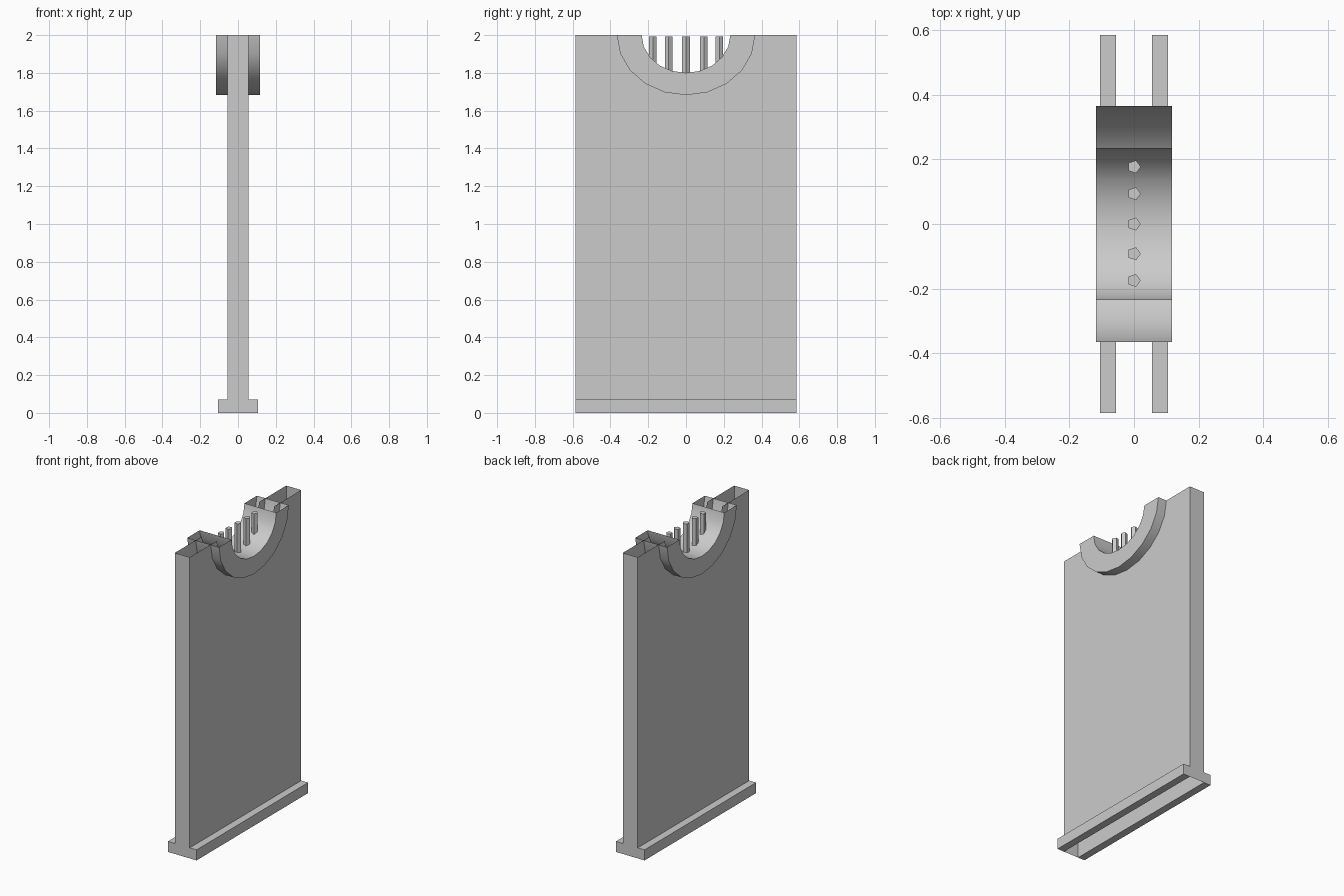
import bpy, bmesh, math

if "Cube" in bpy.data.objects:
    bpy.data.objects.remove(bpy.data.objects["Cube"])

W, X, BASE_X, BASE_Z, TOP = 0.585, 0.055, 0.105, 0.07, 2.0
RING_X, N = 0.117, 10


def make(name, polys, smooth=False):
    """Object from a list of polygons (lists of points), welded."""
    bm = bmesh.new()
    for p in polys:
        bm.faces.new([bm.verts.new(v) for v in p])
    bmesh.ops.remove_doubles(bm, verts=bm.verts, dist=1e-5)
    bmesh.ops.recalc_face_normals(bm, faces=bm.faces)
    me = bpy.data.meshes.new(name)
    bm.to_mesh(me)
    bm.free()
    ob = bpy.data.objects.new(name, me)
    bpy.context.collection.objects.link(ob)
    if smooth:
        bpy.ops.object.select_all(action='DESELECT')
        bpy.context.view_layer.objects.active = ob
        ob.select_set(True)
        bpy.ops.object.shade_smooth_by_angle(angle=math.radians(35))
    return ob


def arc(ry, rz):
    """Lower half ellipse hanging from the top edge, -y to +y."""
    return [(-ry * math.cos(math.pi * i / N), TOP - rz * math.sin(math.pi * i / N))
            for i in range(N + 1)]


# Hollow wall panel, open at top and bottom, notched for the window
notch = arc(0.30, 0.26)
polys = []
for x in (-X, X):
    for (y0, z0), (y1, z1) in zip(notch, notch[1:]):
        polys.append([(x, y0, 0), (x, y1, 0), (x, y1, z1), (x, y0, z0)])
    for s in (-1, 1):
        polys.append([(x, s * W, 0), (x, s * 0.30, 0), (x, s * 0.30, TOP), (x, s * W, TOP)])
for y in (-W, W):
    polys.append([(-X, y, 0), (X, y, 0), (X, y, TOP), (-X, y, TOP)])
make("wall_panel", polys)

# Base ledges along both sides
for s, name in ((-1, "base_ledge_left"), (1, "base_ledge_right")):
    prof = [(s * X, 0), (s * BASE_X, 0), (s * BASE_X, BASE_Z), (s * X, BASE_Z)]
    polys = [[(x, y, z) for x, z in prof] for y in (-W, W)]
    for (x0, z0), (x1, z1) in zip(prof, prof[1:]):
        polys.append([(x0, -W, z0), (x1, -W, z1), (x1, W, z1), (x0, W, z0)])
    make(name, polys)

# Half-round window frame, hollow and open at the top
outer, inner = arc(0.366, 0.318), arc(0.235, 0.20)
polys = []
for i in range(N):
    for c in (outer, inner):
        polys.append([(-RING_X, *c[i]), (RING_X, *c[i]), (RING_X, *c[i + 1]), (-RING_X, *c[i + 1])])
    for x in (-RING_X, RING_X):
        polys.append([(x, *outer[i]), (x, *outer[i + 1]), (x, *inner[i + 1]), (x, *inner[i])])
make("window_frame", polys, smooth=True)

# Five-sided window bars
for k, y in enumerate((-0.175, -0.092, 0, 0.094, 0.177)):
    sec = [(0.021 * math.cos(2 * math.pi * j / 5), y + 0.021 * math.sin(2 * math.pi * j / 5))
           for j in range(5)]
    lo, hi = 1.78, 1.992
    polys = [[(*p, z) for p in sec] for z in (lo, hi)]
    for a, b in zip(sec, sec[1:] + sec[:1]):
        polys.append([(*a, lo), (*b, lo), (*b, hi), (*a, hi)])
    make(f"window_bar_{k + 1}", polys)
